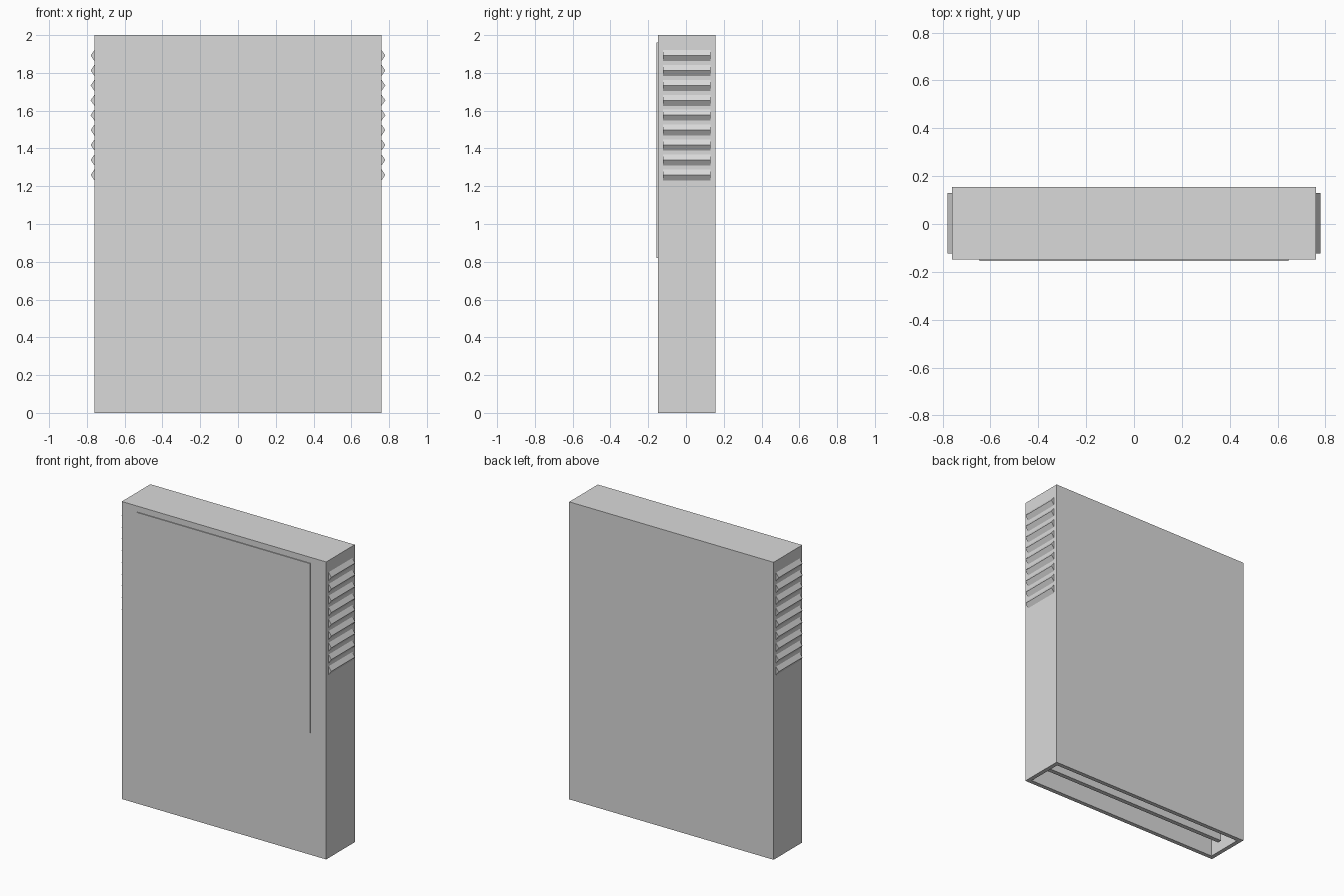
import bpy, bmesh
from mathutils import Vector

if "Cube" in bpy.data.objects:
    bpy.data.objects.remove(bpy.data.objects["Cube"], do_unlink=True)

grey = bpy.data.materials.new("light grey")
grey.use_nodes = True
colour = (0.7, 0.7, 0.7, 1)
grey.diffuse_color = colour
grey.node_tree.nodes["Principled BSDF"].inputs["Base Color"].default_value = colour


def finish(bm, name):
    bmesh.ops.recalc_face_normals(bm, faces=bm.faces)
    mesh = bpy.data.meshes.new(name)
    bm.to_mesh(mesh)
    bm.free()
    mesh.materials.append(grey)
    obj = bpy.data.objects.new(name, mesh)
    bpy.context.collection.objects.link(obj)
    return obj


def box(low, high):
    bm = bmesh.new()
    bmesh.ops.create_cube(bm, size=1)
    low, high = Vector(low), Vector(high)
    bmesh.ops.scale(bm, vec=high - low, verts=bm.verts)
    bmesh.ops.translate(bm, vec=(low + high) / 2, verts=bm.verts)
    return bm


HALF_WIDTH, FRONT, BACK, WALL = 0.76, -0.149, 0.155, 0.04

# Hollow casing, open underneath
bm = box((-HALF_WIDTH, FRONT, 0), (HALF_WIDTH, BACK, 2))
bm.faces.ensure_lookup_table()
bottom = min(bm.faces, key=lambda f: f.calc_center_median().z)
bmesh.ops.inset_region(bm, faces=[bottom], thickness=WALL)
cavity = bmesh.ops.extrude_face_region(bm, geom=[bottom])["geom"]
bmesh.ops.translate(bm, vec=(0, 0, 2 - WALL),
                    verts=[v for v in cavity if isinstance(v, bmesh.types.BMVert)])
if bottom.is_valid:
    bmesh.ops.delete(bm, geom=[bottom], context='FACES_ONLY')
finish(bm, "casing")

# Thin raised panel on the front
finish(box((-0.645, -0.155, 0.82), (0.645, FRONT, 1.96)), "front_panel")

# Upright board inside the casing, seen through the open bottom
finish(box((-0.695, -0.012, 0.035), (0.695, 0.018, 1.9)), "inner_board")

# Triangular louvres on both sides
for side, label in ((1, "left"), (-1, "right")):
    bm = bmesh.new()
    for i in range(9):
        z = 1.26 + i * 0.079
        profile = [(HALF_WIDTH, z - 0.029), (HALF_WIDTH + 0.02, z), (HALF_WIDTH, z + 0.029)]
        face = bm.faces.new([bm.verts.new((side * x, -0.123, h)) for x, h in profile])
        end = bmesh.ops.extrude_face_region(bm, geom=[face], use_keep_orig=True)["geom"]
        bmesh.ops.translate(bm, vec=(0, 0.253, 0),
                            verts=[v for v in end if isinstance(v, bmesh.types.BMVert)])
    finish(bm, label + "_louvres")
